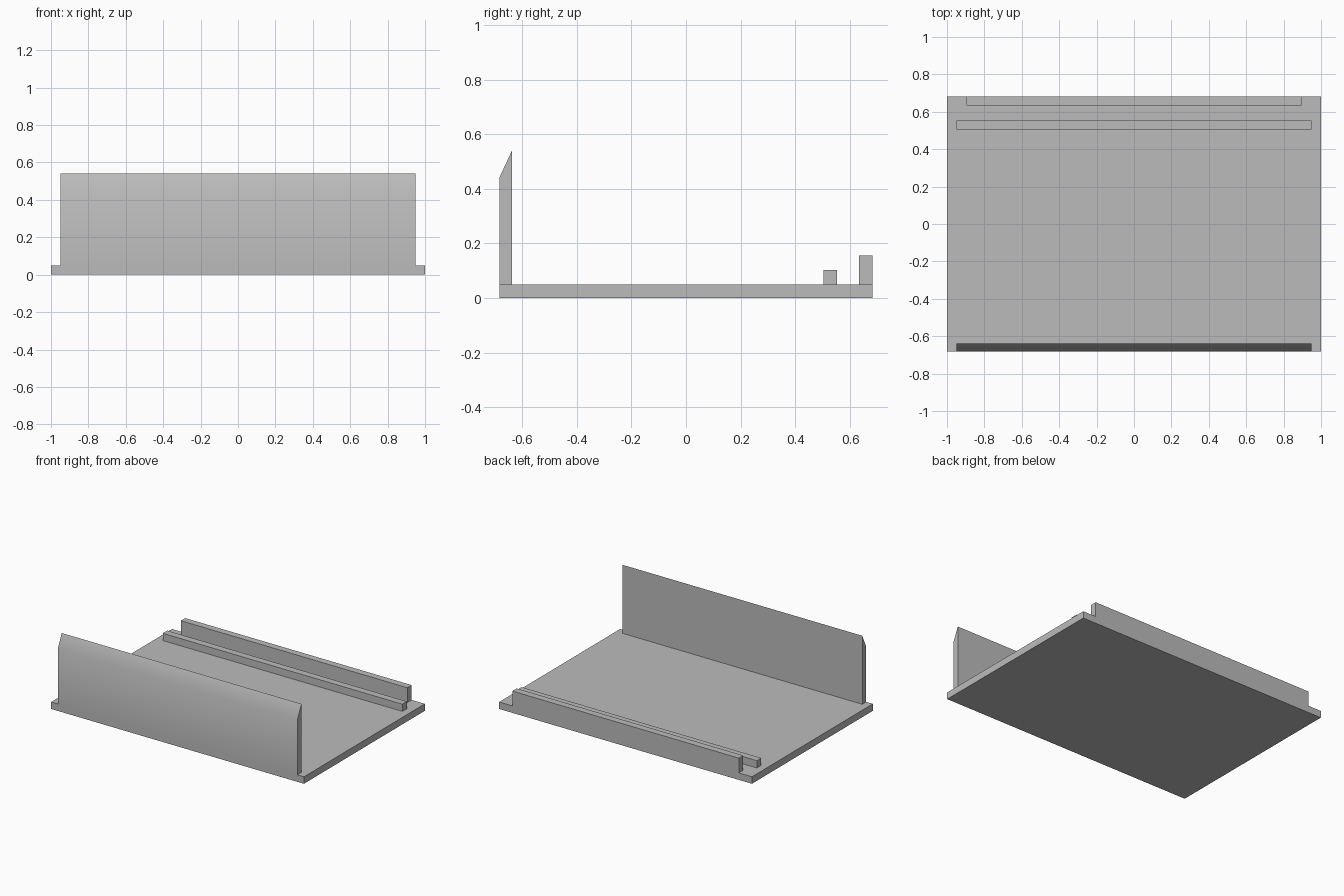
import bpy
import bmesh
import math

cube = bpy.data.objects.get("Cube")
if cube:
    bpy.data.objects.remove(cube, do_unlink=True)

grey = bpy.data.materials.new("plain grey")
grey.use_nodes = True
colour = (0.5, 0.5, 0.5, 1)
grey.diffuse_color = colour
grey.node_tree.nodes["Principled BSDF"].inputs["Base Color"].default_value = colour

DEPTH = 0.683      # half depth of the tray
FLOOR = 0.05       # floor thickness


def extrude_profile(name, profile, half_width):
    """Sweep a (y, z) profile along x, centred on x = 0."""
    bm = bmesh.new()
    face = bm.faces.new([bm.verts.new((-half_width, y, z)) for y, z in profile])
    swept = bmesh.ops.extrude_face_region(bm, geom=[face])["geom"]
    verts = [v for v in swept if isinstance(v, bmesh.types.BMVert)]
    bmesh.ops.translate(bm, verts=verts, vec=(2 * half_width, 0, 0))
    bmesh.ops.recalc_face_normals(bm, faces=bm.faces)
    mesh = bpy.data.meshes.new(name)
    bm.to_mesh(mesh)
    bm.free()
    mesh.materials.append(grey)
    obj = bpy.data.objects.new(name, mesh)
    bpy.context.collection.objects.link(obj)
    return obj


def box(y0, y1, z0, z1):
    return [(y0, z0), (y1, z0), (y1, z1), (y0, z1)]


# Flat floor plate
extrude_profile("base_plate", box(-DEPTH, DEPTH, 0, FLOOR), 1.0)

# Low inner rail and taller lip along the back edge
extrude_profile("inner_rail", box(0.504, 0.554, FLOOR, 0.102), 0.948)
extrude_profile("back_lip", box(0.634, DEPTH, FLOOR, 0.156), 0.896)

# Tall front wall with a sloped top, softly shaded where the slope begins
wall = extrude_profile(
    "front_wall",
    [(-DEPTH, FLOOR), (-0.638, FLOOR), (-0.638, 0.54), (-DEPTH, 0.443)],
    0.948,
)
bpy.ops.object.select_all(action="DESELECT")
wall.select_set(True)
bpy.context.view_layer.objects.active = wall
bpy.ops.object.shade_smooth_by_angle(angle=math.radians(30))
